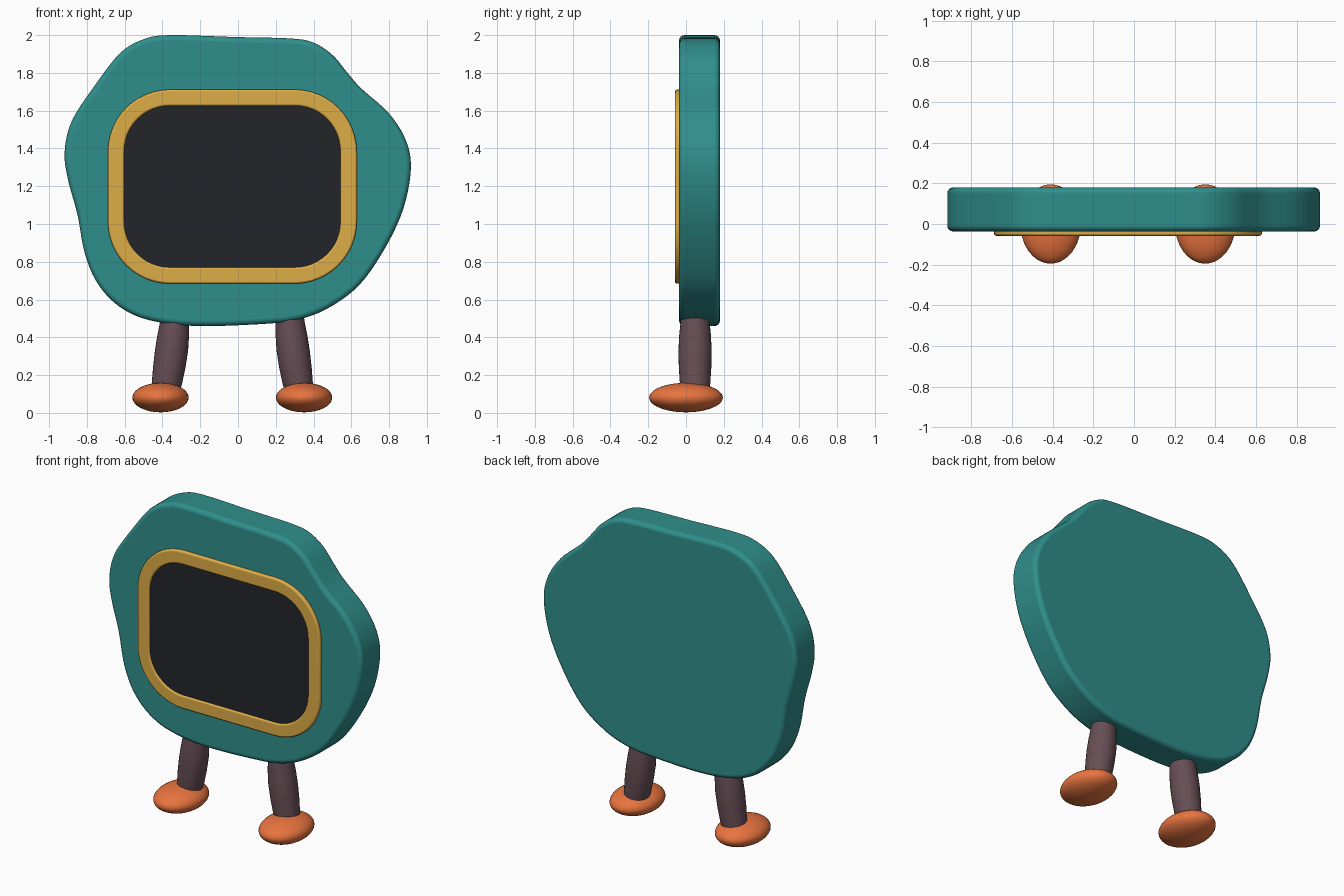
import bpy, bmesh, math
from mathutils import Vector

if "Cube" in bpy.data.objects:
    bpy.data.objects.remove(bpy.data.objects["Cube"])

MID = -0.03  # mirror line of frame, legs and feet


def material(name, hexa):
    def lin(c):
        return c / 12.92 if c < 0.04045 else ((c + 0.055) / 1.055) ** 2.4
    m = bpy.data.materials.new(name)
    m.diffuse_color = [lin(int(hexa[i:i + 2], 16) / 255) for i in (0, 2, 4)] + [1]
    m.use_nodes = True
    m.node_tree.nodes["Principled BSDF"].inputs["Base Color"].default_value = m.diffuse_color
    return m


def finish(name, bm, mat, bevel=0):
    bmesh.ops.recalc_face_normals(bm, faces=bm.faces)
    for f in bm.faces:
        f.smooth = True
    me = bpy.data.meshes.new(name)
    bm.to_mesh(me)
    bm.free()
    me.materials.append(mat)
    ob = bpy.data.objects.new(name, me)
    bpy.context.collection.objects.link(ob)
    if bevel:
        b = ob.modifiers.new("rounded_edges", 'BEVEL')
        b.width, b.segments = bevel, 4
        b.limit_method, b.angle_limit = 'ANGLE', math.radians(40)
        b.harden_normals = True
    else:
        me.set_sharp_from_angle(angle=math.radians(50))
    return ob


def slab(name, outline, y0, y1, mat, bevel, hole=None):
    """Extrude an x/z outline (optionally a ring) from y0 to y1."""
    bm = bmesh.new()
    n = len(outline)

    def loop(pts, y):
        return [bm.verts.new((x, y, z)) for x, z in pts]

    def bridge(a, b):
        for i in range(n):
            bm.faces.new((a[i], a[(i + 1) % n], b[(i + 1) % n], b[i]))
    front, back = loop(outline, y0), loop(outline, y1)
    bridge(front, back)
    if hole:
        hf, hb = loop(hole, y0), loop(hole, y1)
        bridge(hf, hb)
        bridge(front, hf)
        bridge(back, hb)
    else:
        bm.faces.new(front)
        bm.faces.new(back)
    return finish(name, bm, mat, bevel)


def smooth_loop(pts, steps=5):
    """Closed Catmull-Rom curve through the points."""
    out, n = [], len(pts)
    for i in range(n):
        a, b, c, d = (Vector(pts[(i + k) % n]) for k in (-1, 0, 1, 2))
        for s in range(steps):
            t = s / steps
            out.append(0.5 * (2 * b + (c - a) * t + (2 * a - 5 * b + 4 * c - d) * t * t
                              + (3 * b - a - 3 * c + d) * t ** 3))
    return out


def rounded_rect(cx, cz, hw, hh, r, steps=12):
    pts = []
    for k, (sx, sz) in enumerate(((1, 1), (-1, 1), (-1, -1), (1, -1))):
        for i in range(steps + 1):
            a = math.pi / 2 * (k + i / steps)
            pts.append((cx + sx * (hw - r) + r * math.cos(a),
                        cz + sz * (hh - r) + r * math.sin(a)))
    return pts


teal = material("teal", "2F8F8C")
yellow = material("yellow", "DEAD47")
dark = material("dark", "23252A")
brown = material("brown", "664E55")
orange = material("orange", "E8743F")

# Lumpy slab body
body_points = [
    (-0.36, 2.0), (-0.02, 1.99), (0.28, 1.982), (0.40, 1.96), (0.50, 1.895), (0.58, 1.80),
    (0.65, 1.72), (0.80, 1.585), (0.89, 1.44), (0.915, 1.29), (0.875, 1.08),
    (0.78, 0.875), (0.645, 0.68), (0.487, 0.56), (0.33, 0.497), (0.15, 0.472),
    (-0.22, 0.46), (-0.466, 0.49), (-0.624, 0.56), (-0.74, 0.68), (-0.81, 0.84),
    (-0.85, 1.05), (-0.90, 1.235), (-0.918, 1.38), (-0.88, 1.545), (-0.757, 1.735),
    (-0.624, 1.905), (-0.50, 1.978)]
slab("body", smooth_loop(body_points), -0.037, 0.18, teal, 0.03)

# Screen and its frame
inner = rounded_rect(MID, 1.198, 0.572, 0.427, 0.24)
slab("screen_frame", rounded_rect(MID, 1.198, 0.659, 0.514, 0.33),
     -0.058, 0.0, yellow, 0.012, hole=inner)
slab("screen", rounded_rect(MID, 1.198, 0.574, 0.429, 0.242), -0.048, 0.0, dark, 0.002)

# Legs (x offset, z, radius) and feet, one per side
leg_rings = [(0.365, 0.08, 0.074), (0.347, 0.15, 0.080), (0.334, 0.24, 0.086),
             (0.322, 0.33, 0.088), (0.313, 0.41, 0.084), (0.306, 0.48, 0.077),
             (0.303, 0.55, 0.070)]
for side, s in (("left", -1), ("right", 1)):
    bm = bmesh.new()
    n, prev = 32, None
    for x, z, r in leg_rings:
        ring = [bm.verts.new((MID + s * x + r * math.cos(2 * math.pi * i / n),
                              0.048 + r * math.sin(2 * math.pi * i / n), z))
                for i in range(n)]
        if prev:
            for i in range(n):
                bm.faces.new((prev[i], prev[(i + 1) % n], ring[(i + 1) % n], ring[i]))
        else:
            bm.faces.new(ring)
        prev = ring
    bm.faces.new(prev)
    finish(side + "_leg", bm, brown)

    bm = bmesh.new()
    bmesh.ops.create_uvsphere(bm, u_segments=40, v_segments=20, radius=1)
    bmesh.ops.scale(bm, verts=bm.verts, vec=(0.149, 0.195, 0.078))
    bmesh.ops.translate(bm, verts=bm.verts, vec=(MID + s * 0.38, 0, 0.081))
    finish(side + "_foot", bm, orange)
